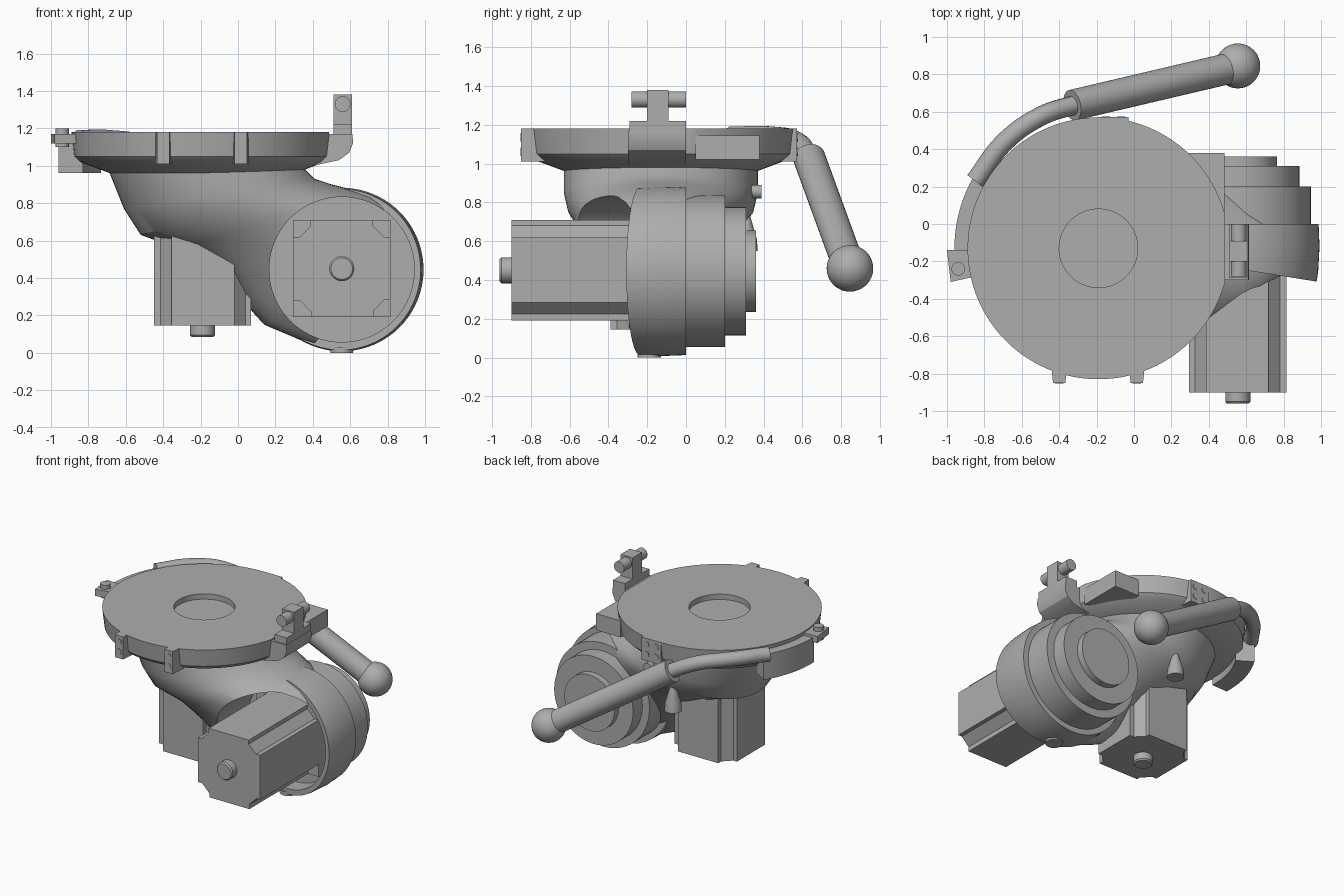
import bpy, bmesh, math
from mathutils import Vector

cube = bpy.data.objects.get("Cube")
if cube:
    bpy.data.objects.remove(cube, do_unlink=True)

grey = bpy.data.materials.new("machine grey")
grey.use_nodes = True
grey.diffuse_color = (0.42, 0.42, 0.42, 1)
grey.node_tree.nodes["Principled BSDF"].inputs["Base Color"].default_value = (0.42, 0.42, 0.42, 1)

X, Y, Z = Vector((1, 0, 0)), Vector((0, 1, 0)), Vector((0, 0, 1))
PLATE = Vector((-0.19, -0.13, 0))    # turntable axis
DRUM = Vector((0.555, 0, 0.445))     # drum axis


def smooth(ob, angle=32):
    bpy.ops.object.select_all(action="DESELECT")
    ob.select_set(True)
    bpy.context.view_layer.objects.active = ob
    bpy.ops.object.shade_smooth_by_angle(angle=math.radians(angle))


def finish(name, bm):
    bmesh.ops.recalc_face_normals(bm, faces=bm.faces)
    me = bpy.data.meshes.new(name)
    bm.to_mesh(me)
    bm.free()
    ob = bpy.data.objects.new(name, me)
    bpy.context.collection.objects.link(ob)
    me.materials.append(grey)
    smooth(ob)
    return ob


def skin(rings):
    """Closed skin through rings of equal size."""
    bm = bmesh.new()
    loops = [[bm.verts.new(p) for p in ring] for ring in rings]
    n = len(loops[0])
    for a, b in zip(loops, loops[1:]):
        for i in range(n):
            j = (i + 1) % n
            bm.faces.new((a[i], a[j], b[j], b[i]))
    bm.faces.new(loops[0])
    bm.faces.new(loops[-1])
    return bm


def lathe(name, origin, axis, profile, n=64, cut=None):
    """Turn (radius, height) points about an axis, optionally trimmed by a plane."""
    q = Vector(axis).to_track_quat("Z", "Y")
    turn = [2 * math.pi * i / n for i in range(n)]
    bm = skin([[Vector(origin) + q @ Vector((r * math.cos(t), r * math.sin(t), h))
                for t in turn] for r, h in profile])
    if cut:
        hit = bmesh.ops.bisect_plane(bm, geom=bm.verts[:] + bm.edges[:] + bm.faces[:],
                                     plane_co=cut[0], plane_no=cut[1], clear_outer=True)
        edges = [e for e in hit["geom_cut"] if isinstance(e, bmesh.types.BMEdge)]
        bmesh.ops.holes_fill(bm, edges=edges, sides=0)
    return finish(name, bm)


def rod(name, a, b, r, n=32):
    d = Vector(b) - Vector(a)
    return lathe(name, a, d, [(r, 0), (r, d.length)], n)


def prism(name, pts, axis, lo, hi):
    """Extrude a flat outline along y (x, z points) or z (x, y points)."""
    put = (lambda p, h: (p[0], h, p[1])) if axis == "y" else (lambda p, h: (p[0], p[1], h))
    return finish(name, skin([[put(p, h) for p in pts] for h in (lo, hi)]))


def box(name, x, y, z):
    return prism(name, [(x[0], y[0]), (x[1], y[0]), (x[1], y[1]), (x[0], y[1])], "z", *z)


# Turntable plate with shallow centre recess and a flat on its side
lathe("turntable", PLATE, Z,
      [(0.45, 0.95), (0.5, 0.962), (0.655, 1.02), (0.685, 1.05), (0.7, 1.18), (0.21, 1.18), (0.21, 1.14)],
      96, cut=((0.487, 0, 0), X))

# Curved arm: top point, bottom point (x, z), centre y, half width
SECTIONS = [
    ((0.35, 0.99), (-0.69, 0.97), -0.13, 0.50),
    ((0.41, 0.93), (-0.61, 0.77), -0.13, 0.50),
    ((0.50, 0.90), (-0.52, 0.63), -0.13, 0.48),
    ((0.62, 0.87), (-0.30, 0.55), -0.14, 0.43),
    ((0.72, 0.84), (-0.10, 0.42), -0.16, 0.37),
    ((0.79, 0.80), (0.04, 0.26), -0.17, 0.30),
    ((0.85, 0.74), (0.14, 0.15), -0.17, 0.24),
    ((0.90, 0.66), (0.40, 0.04), -0.17, 0.17)]
rings = []
for top, bottom, y, half in SECTIONS:
    t, b = Vector((top[0], y, top[1])), Vector((bottom[0], y, bottom[1]))
    rings.append([(t + b) / 2 + (t - b) / 2 * math.cos(a) + Y * half * math.sin(a)
                  for a in [2 * math.pi * i / 64 for i in range(64)]])
arm = finish("curved_arm", skin(rings))

# Drum with slanted front rim
drum = lathe("drum", DRUM, Y, [(0.4, -0.52), (0.415, -0.35), (0.43, -0.25), (0.437, -0.12), (0.432, 0)],
             80, cut=((0.99, -0.31, 0), (-0.16, -1, 0)))

# Hollow out the motor opening
cutter = lathe("opening_cutter", DRUM, Y, [(0.388, -0.9), (0.388, -0.12)], 80)
cutter.hide_render = True
for part in (arm, drum):
    mod = part.modifiers.new("opening", "BOOLEAN")
    mod.operation, mod.object = "DIFFERENCE", cutter
    bpy.context.view_layer.objects.active = part
    bpy.ops.object.modifier_apply(modifier=mod.name)
    smooth(part)
bpy.data.objects.remove(cutter, do_unlink=True)

# Stepped housing behind the drum and foot pad under it
lathe("rear_housing", DRUM, Y, [(0.39, -0.1), (0.39, 0.2), (0.33, 0.2), (0.33, 0.31), (0.21, 0.31), (0.21, 0.36)], 80)
rod("drum_foot", (0.555, -0.19, 0), (0.555, -0.19, 0.03), 0.06)


# Motors with notched corners, square flange and stub shaft
def motor_outline(cx, cy):
    corner = [(0.26, 0.17), (0.225, 0.17), (0.165, 0.23), (0.165, 0.26)]
    pts = []
    for k in range(4):
        c, s = round(math.cos(k * math.pi / 2)), round(math.sin(k * math.pi / 2))
        pts += [(cx + c * a - s * b, cy + s * a + c * b) for a, b in corner]
    return pts


prism("front_motor", motor_outline(0.555, 0.45), "y", -0.9, -0.1)
box("front_motor_flange", (0.295, 0.815), (-0.2, -0.1), (0.19, 0.71))
lathe("front_motor_shaft", (0.555, -0.9, 0.45), -Y, [(0.067, -0.02), (0.067, 0.05), (0.058, 0.06)], 32)
prism("lower_motor", motor_outline(PLATE.x, PLATE.y), "z", 0.145, 0.8)
lathe("lower_motor_shaft", (PLATE.x, PLATE.y, 0.145), -Z, [(0.067, -0.02), (0.067, 0.05), (0.058, 0.06)], 32)

# Rim tabs with paired bosses
for name, x, w, edge, side in (("front_tab_right", -0.40, 0.033, -0.85, -1),
                               ("front_tab_left", 0.015, 0.033, -0.85, -1),
                               ("rear_tab", -0.11, 0.08, 0.572, 1)):
    inner = edge - side * 0.12
    prism(name, [(x - w, edge), (x + w, edge), (x + w + 0.012, inner), (x - w - 0.012, inner)], "z", 1.01, 1.18)
    for z in (1.06, 1.135):
        for bx in ([x] if w < 0.05 else [x - 0.04, x + 0.04]):
            rod(name + "_boss", (bx, inner, z), (bx, edge + side * 0.004, z), 0.022, 20)

# Side stop: rim bulge, lug plate and pin
arc = [math.radians(a) for a in range(148, 183, 2)]
prism("rim_bulge", [(PLATE.x + 0.77 * math.cos(a), PLATE.y + 0.77 * math.sin(a)) for a in arc] +
      [(PLATE.x + 0.64 * math.cos(a), PLATE.y + 0.64 * math.sin(a)) for a in reversed(arc)], "z", 0.96, 1.15)
prism("stop_lug", [(-1, -0.14), (-0.98, -0.31), (-0.8, -0.27), (-0.8, -0.14)], "z", 1.12, 1.17)
rod("stop_pin", (-0.94, -0.24, 1.1), (-0.94, -0.24, 1.2), 0.036)

# Corner block beside the flat
prism("corner_block", [(0.485, 0.05), (0.485, 0.38), (0.28, 0.38), (0.25, 0.2)], "z", 1.02, 1.145)

# Latch bracket with cross pin
prism("latch_pad", [(0.4, 1.0), (0.54, 1.03), (0.595, 1.07), (0.615, 1.12), (0.612, 1.17), (0.4, 1.17)],
      "y", -0.3, 0.0)
box("latch_base", (0.51, 0.61), (-0.29, 0.0), (1.15, 1.22))
box("latch_post", (0.51, 0.61), (-0.2, -0.09), (1.2, 1.38))
rod("latch_pin", (0.56, -0.28, 1.33), (0.56, 0.0, 1.33), 0.042)

# Bent lever rod
curve = bpy.data.curves.new("lever_rod", "CURVE")
curve.dimensions = "3D"
curve.bevel_depth, curve.bevel_resolution, curve.use_fill_caps = 0.052, 5, True
path = curve.splines.new("BEZIER")
bends = [(-0.85, 0.23, 1.14), (-0.69, 0.44, 1.14), (-0.5, 0.575, 1.11), (-0.29, 0.645, 1.01)]
path.bezier_points.add(len(bends) - 1)
for p, co in zip(path.bezier_points, bends):
    p.co = co
    p.handle_left_type = p.handle_right_type = "AUTO"
lever = bpy.data.objects.new("lever_rod", curve)
bpy.context.collection.objects.link(lever)
curve.materials.append(grey)
smooth_target = lever
bpy.ops.object.select_all(action="DESELECT")
lever.select_set(True)
bpy.context.view_layer.objects.active = lever
bpy.ops.object.convert(target="MESH")
smooth(bpy.context.view_layer.objects.active)

# Lever grip and ball knob
rod("lever_grip", (-0.33, 0.635, 1.03), (0.555, 0.843, 0.46), 0.083, 40)
lathe("lever_knob", (0.555, 0.845, 0.46), Z,
      [(max(0.12 * math.sin(math.pi * i / 24), 0.002), -0.12 * math.cos(math.pi * i / 24)) for i in range(25)], 40)

# Small rear fittings on the arm
lathe("rear_fin", (-0.11, 0.31, 0.55), Z, [(0.06, 0), (0.055, 0.06), (0.015, 0.2)], 24)
rod("rear_plug", (0.05, 0.2, 0.855), (0.05, 0.39, 0.855), 0.035, 24)
